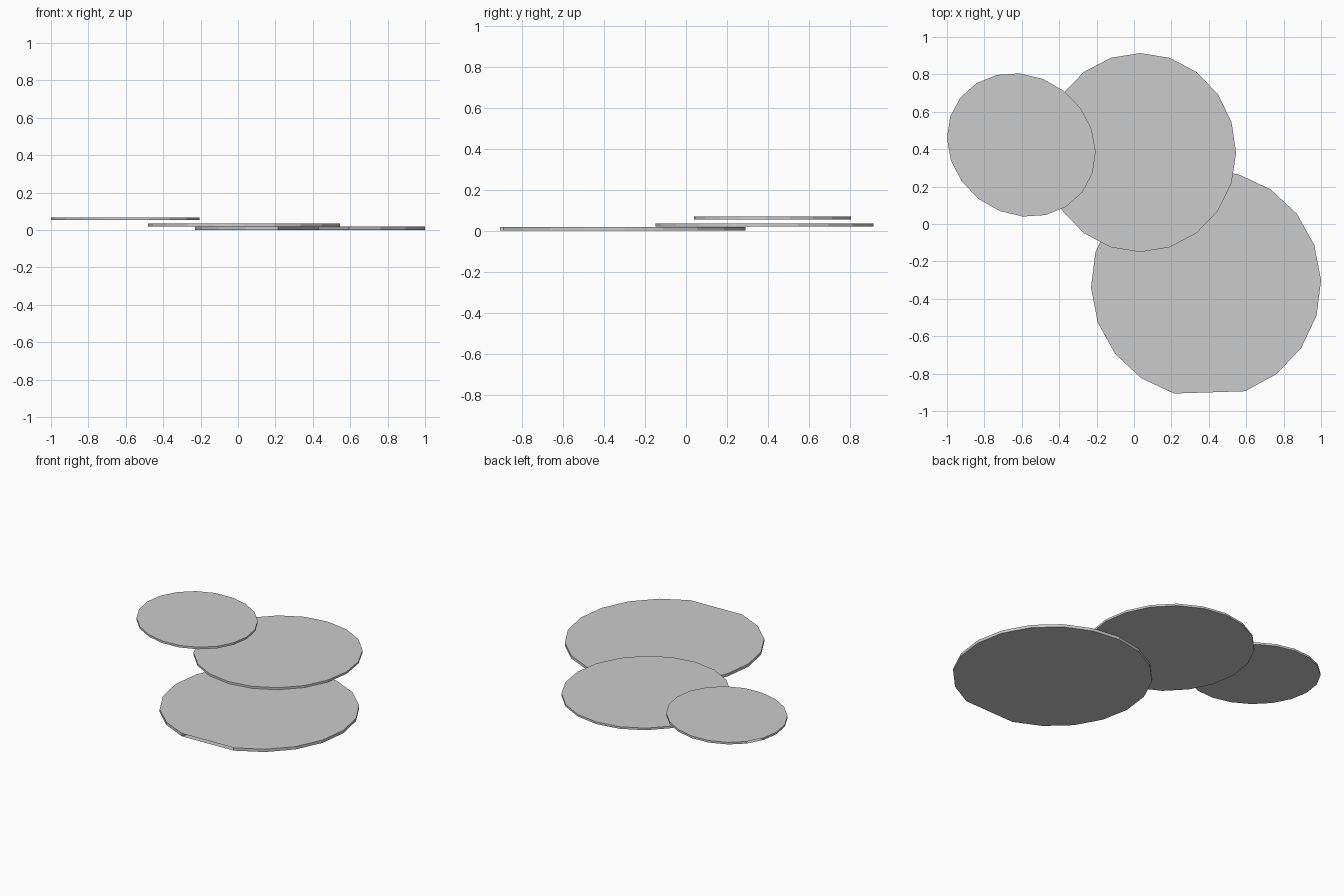
import bpy, bmesh
from math import sin, cos, pi

if "Cube" in bpy.data.objects:
    bpy.data.objects.remove(bpy.data.objects["Cube"])

SIDES = 20


def pad(name, centre, u, v, z0, z1, first, last, apex=None):
    """Thin 20-sided disc; u and v are its half axes, rim runs from first to last.
    With an apex, inner walls and a flat flap form the wedge notch."""
    outline = []
    for i in range(first, last + 1):
        t = 2 * pi * i / SIDES
        outline.append((centre[0] + u[0] * cos(t) + v[0] * sin(t),
                        centre[1] + u[1] * cos(t) + v[1] * sin(t)))
    if apex:
        outline.append(apex)
    n = len(outline)
    bm = bmesh.new()
    low = [bm.verts.new((x, y, z0)) for x, y in outline]
    top = [bm.verts.new((x, y, z1)) for x, y in outline]
    # Top and underside, fanned from one side of the notch
    for i in range(1, n - 1):
        bm.faces.new((top[0], top[i], top[i + 1]))
        bm.faces.new((low[0], low[i + 1], low[i]))
    # Rim and notch walls
    for i in range(n):
        j = (i + 1) % n
        bm.faces.new((low[i], low[j], top[j], top[i]))
    mesh = bpy.data.meshes.new(name)
    bm.to_mesh(mesh)
    bm.free()
    obj = bpy.data.objects.new(name, mesh)
    bpy.context.collection.objects.link(obj)
    return obj


# Lowest, largest leaf with a wide notch at the front
pad("large_leaf_pad", (0.385, -0.32), (0.615, 0.02), (-0.02, 0.61),
    0.0, 0.019, -4, 14, (0.43, -0.26))
# Middle leaf, a full disc
pad("middle_leaf_pad", (0.033, 0.382), (0.513, 0.0), (0.0, 0.532),
    0.02, 0.034, 0, 19)
# Highest, smallest leaf with a narrow notch at the left
pad("small_leaf_pad", (-0.6025, 0.4225), (0.3975, -0.035), (-0.0075, 0.3825),
    0.054, 0.068, 9, 28, (-0.675, 0.497))
